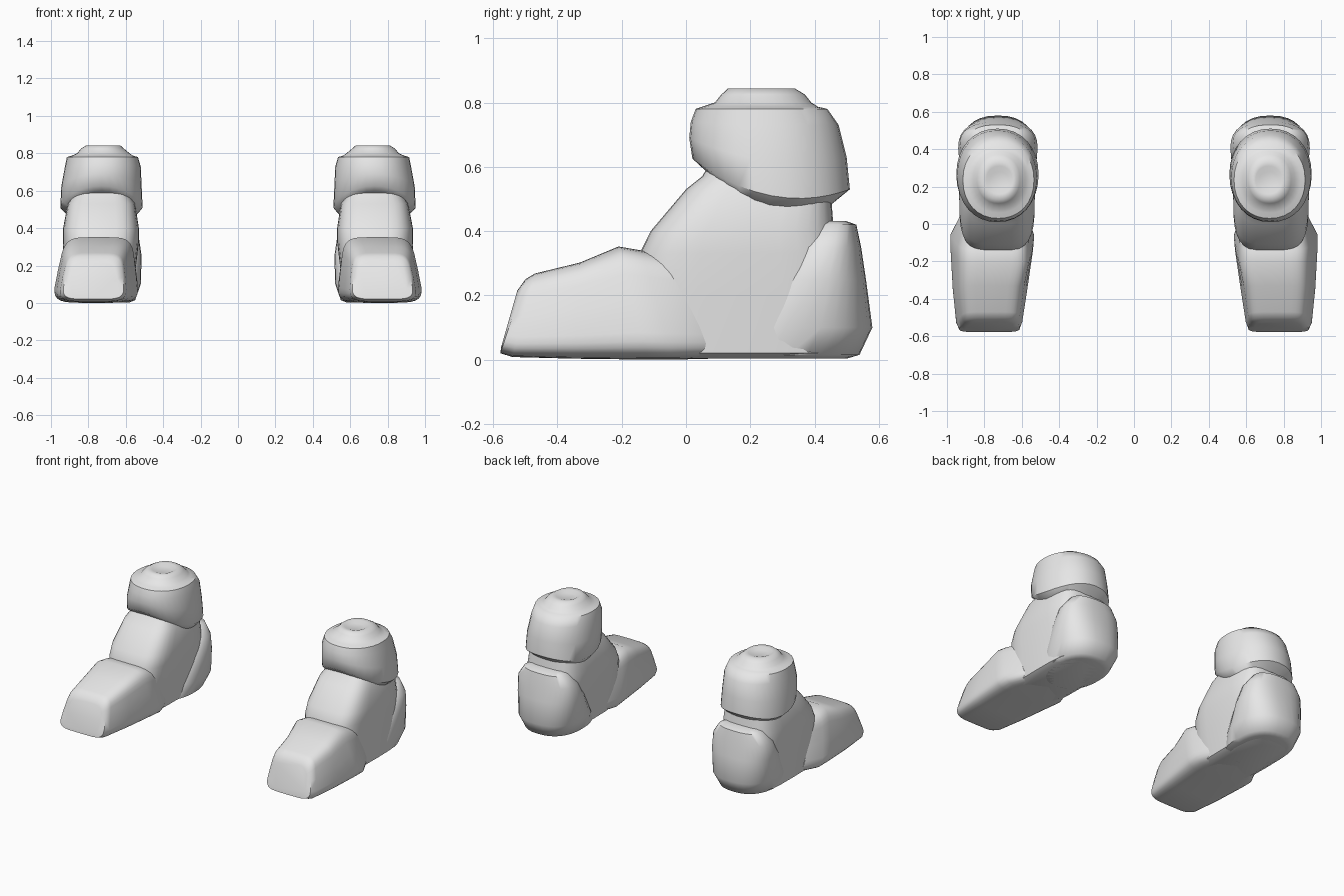
import bpy, bmesh, math

if "Cube" in bpy.data.objects:
    bpy.data.objects.remove(bpy.data.objects["Cube"])

N = 32
grey = bpy.data.materials.new("plain_grey")
grey.diffuse_color = (0.8, 0.8, 0.8, 1)
grey.use_nodes = True
grey.node_tree.nodes["Principled BSDF"].inputs["Base Color"].default_value = grey.diffuse_color


def power(v, e):
    return math.copysign(abs(v) ** (2 / e), v)


def loop(e):
    """Unit rounded-square outline; higher e is squarer."""
    for i in range(N):
        t = 2 * math.pi * i / N
        yield power(math.cos(t), e), power(math.sin(t), e)


def level_ring(zf, zm, zb, x0, x1, y0, y1, e):
    """Horizontal outline with front, middle and back heights."""
    pts = []
    for u, v in loop(e):
        z = zm + (zb - zf) / 2 * v + ((zf + zb) / 2 - zm) * v * v
        pts.append(((x0 + x1) / 2 + u * (x1 - x0) / 2,
                    (y0 + y1) / 2 + v * (y1 - y0) / 2, z))
    return pts


def upright_ring(yb, zb, yt, zt, b0, b1, t0, t1, e):
    """Leaning cross-section, tapered from its bottom to its top width."""
    pts = []
    for u, v in loop(e):
        k = (v + 1) / 2
        x0, x1 = b0 + (t0 - b0) * k, b1 + (t1 - b1) * k
        pts.append(((x0 + x1) / 2 + u * (x1 - x0) / 2,
                    yb + (yt - yb) * k, zb + (zt - zb) * k))
    return pts


def loft(name, rings):
    """Skin the rings, close both ends and mirror to the other boot."""
    bm = bmesh.new()
    rows = [[bm.verts.new(p) for p in r] for r in rings]
    for a, b in zip(rows, rows[1:]):
        for i in range(N):
            j = (i + 1) % N
            bm.faces.new((a[i], a[j], b[j], b[i]))
    bm.faces.new(rows[0][::-1])
    bm.faces.new(rows[-1])
    bmesh.ops.recalc_face_normals(bm, faces=bm.faces)
    me = bpy.data.meshes.new(name)
    bm.to_mesh(me)
    bm.free()
    me.materials.append(grey)
    ob = bpy.data.objects.new(name, me)
    bpy.context.collection.objects.link(ob)
    bpy.ops.object.select_all(action='DESELECT')
    ob.select_set(True)
    bpy.context.view_layer.objects.active = ob
    bpy.ops.object.shade_smooth_by_angle(angle=math.radians(50))
    ob.modifiers.new("other_boot", 'MIRROR').use_mirror_merge = False


# Toe box, from tip back to the instep
loft("toe_box", [upright_ring(*r, 5) for r in (
    (-.575, .04, -.525, .215, .64, .91, .65, .88),
    (-.578, .02, -.50, .25, .605, .945, .625, .905),
    (-.54, .008, -.47, .268, .59, .965, .615, .91),
    (-.35, .003, -.33, .302, .56, .985, .595, .925),
    (-.12, 0, -.21, .352, .53, 1.0, .565, .925),
    (-.04, 0, -.14, .34, .52, 1.0, .57, .925),
    (.08, .003, -.04, .32, .57, .93, .57, .91))])

# Instep and ankle column
loft("foot_body", [level_ring(z, z, z, *r, 3.6) for z, *r in (
    (.003, .60, .89, -.10, .45),
    (.02, .57, .92, -.15, .50),
    (.20, .545, .93, -.16, .50),
    (.33, .53, .935, -.145, .48),
    (.40, .53, .935, -.11, .46),
    (.53, .55, .91, 0, .45),
    (.57, .57, .89, .05, .44),
    (.62, .58, .86, .08, .42))])

# Rounded heel cup
loft("heel_cup", [level_ring(z, z, z, *r, 2.4) for z, *r in (
    (.003, .58, .88, .12, .50),
    (.015, .55, .91, .10, .54),
    (.10, .52, .935, .15, .58),
    (.25, .515, .94, .25, .56),
    (.35, .53, .93, .32, .545),
    (.42, .58, .88, .38, .53),
    (.432, .62, .84, .40, .495))])

# Padded cuff with a low dished top
loft("ankle_cuff", [level_ring(*r, 2.15) for r in (
    (.59, .455, .485, .56, .89, .06, .455),
    (.625, .51, .53, .51, .95, .02, .51),
    (.69, .62, .63, .515, .945, .01, .50),
    (.74, .73, .73, .52, .925, .015, .475),
    (.78, .78, .78, .535, .915, .03, .44),
    (.79, .787, .787, .56, .89, .06, .41),
    (.80, .80, .80, .58, .86, .09, .39),
    (.825, .825, .825, .61, .84, .11, .37),
    (.843, .843, .843, .63, .81, .13, .34),
    (.842, .842, .842, .65, .79, .16, .31),
    (.832, .832, .832, .67, .77, .19, .28))])
